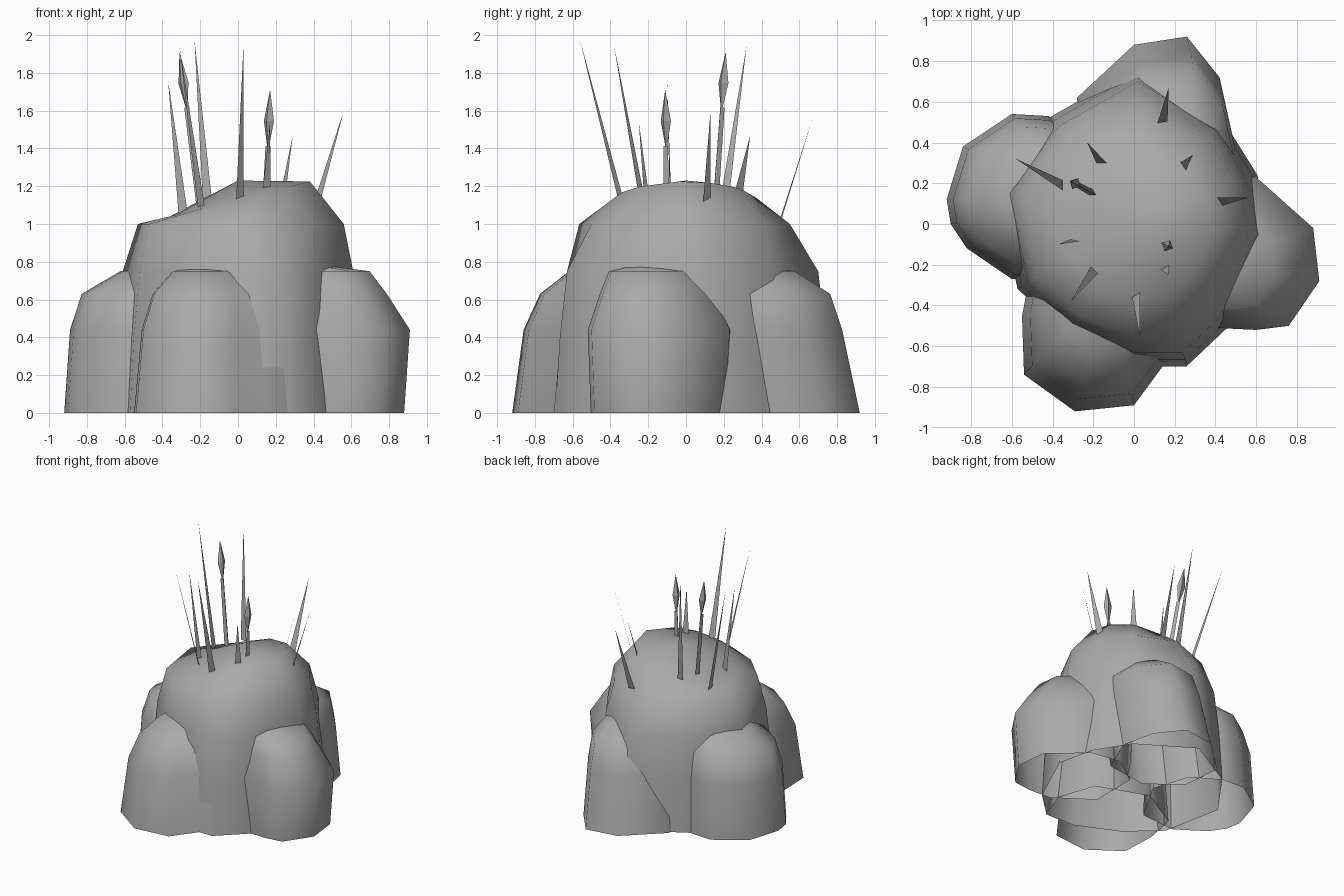
import bpy
import bmesh
from math import cos, sin, radians
from mathutils import Vector

default_cube = bpy.data.objects.get("Cube")
if default_cube:
    bpy.data.objects.remove(default_cube, do_unlink=True)

grey = bpy.data.materials.new("stone grey")
grey.use_nodes = True
colour = (0.4, 0.4, 0.4, 1)
grey.diffuse_color = colour
grey.node_tree.nodes["Principled BSDF"].inputs["Base Color"].default_value = colour


def finish(name, bm, smooth):
    """Turn a bmesh into a named, shaded object."""
    mesh = bpy.data.meshes.new(name)
    for face in bm.faces:
        face.smooth = smooth
    bm.to_mesh(mesh)
    bm.free()
    mesh.materials.append(grey)
    obj = bpy.data.objects.new(name, mesh)
    bpy.context.collection.objects.link(obj)
    return obj


def loft(name, rings, apex):
    """Skin a stack of rings, open below and closed by an apex."""
    bm = bmesh.new()
    stack = [[bm.verts.new(point) for point in ring] for ring in rings]
    count = len(stack[0])
    tip = bm.verts.new(apex)
    for i in range(count):
        j = (i + 1) % count
        for lower, upper in zip(stack, stack[1:]):
            bm.faces.new((lower[i], lower[j], upper[j], upper[i]))
        bm.faces.new((stack[-1][i], stack[-1][j], tip))
    return finish(name, bm, True)


def lobe(name, pivot, outline, scales, lean=(0, 0)):
    """A side boulder that shrinks towards its pivot as it rises."""
    pivot, lean = Vector(pivot), Vector(lean)
    rings = []
    for scale, height in zip(scales, (0, 0.44, 0.63, 0.75)):
        ring = []
        for point in outline:
            flat = pivot + (Vector(point) - pivot) * scale + lean * height
            ring.append((flat.x, flat.y, height))
        rings.append(ring)
    top = pivot + lean * 0.8
    loft(name, rings, (top.x, top.y, 0.8))


def spindle(name, start, end, sections, sides):
    """Loft a thin stalk along a line; each section is (fraction, radius)."""
    bm = bmesh.new()
    turn = (end - start).to_track_quat("Z", "Y")
    length = (end - start).length
    for (low, wide), (high, narrow) in zip(sections, sections[1:]):
        made = bmesh.ops.create_cone(bm, segments=sides, radius1=wide, radius2=narrow,
                                     depth=(high - low) * length)
        for vert in made["verts"]:
            vert.co.z += (low + high) / 2 * length
            vert.co = start + turn @ vert.co
    bmesh.ops.remove_doubles(bm, verts=bm.verts, dist=0.0005)
    return finish(name, bm, False)


def blade(name, root, tip, angle):
    """A flat pointed leaf whose foot runs along the given compass angle."""
    bm = bmesh.new()
    half = Vector((cos(radians(angle)), sin(radians(angle)), 0)) * 0.025
    bm.faces.new([bm.verts.new(p) for p in (root - half, root + half, tip)])
    return finish(name, bm, False)


# Central dome: belly and brow outlines, then a crown sloping along x
belly = [(0.61, -0.05), (0.55, 0.22), (0.4, 0.46), (0.02, 0.7), (-0.37, 0.48), (-0.61, 0.15),
         (-0.52, -0.29), (-0.3, -0.49), (0, -0.63), (0.24, -0.63), (0.42, -0.46)]
brow = [(0.56, -0.05), (0.51, 0.2), (0.35, 0.42), (0.04, 0.55), (-0.3, 0.42), (-0.53, 0.15),
        (-0.47, -0.25), (-0.27, -0.45), (0, -0.565), (0.22, -0.5), (0.4, -0.36)]
rings = [[(x * scale, y * scale, height) for x, y in belly]
         for scale, height in [(1.1, 0), (1.06, 0.4), (1, 0.75)]]
rings.append([(x, y, 1) for x, y in brow])
rings.append([(x * 0.68, y * 0.68, 1.13 + 0.17 * x) for x, y in brow])
loft("central_dome", rings, (0, 0, 1.23))

# Four lobes leaning against the dome
lobe("front_lobe", (-0.1, -0.25),
     [(0, -0.89), (-0.29, -0.92), (-0.54, -0.74), (-0.55, -0.45), (-0.5, -0.2),
      (-0.15, 0), (0.25, -0.15), (0.35, -0.45), (0.26, -0.7), (0.14, -0.7)],
     (1, 0.91, 0.78, 0.55))
lobe("back_lobe", (0.15, 0.3),
     [(0.26, 0.92), (0, 0.88), (-0.28, 0.62), (-0.25, 0.3), (0, 0.1),
      (0.35, 0.15), (0.48, 0.45), (0.42, 0.72)],
     (1, 0.97, 0.92, 0.65), (0.06, -0.17))
lobe("left_lobe", (0.3, -0.2),
     [(0.88, -0.02), (0.6, 0.23), (0.35, 0.27), (0.1, 0.1), (0.1, -0.3),
      (0.4, -0.51), (0.6, -0.52), (0.76, -0.5), (0.91, -0.28)],
     (0.95, 1, 0.8, 0.65))
lobe("right_lobe", (-0.3, 0.12),
     [(-0.6, 0.54), (-0.84, 0.38), (-0.92, 0.12), (-0.9, 0), (-0.82, -0.12),
      (-0.6, -0.27), (-0.3, -0.25), (-0.1, 0.1), (-0.2, 0.4), (-0.42, 0.53)],
     (1, 0.95, 0.85, 0.52))

# Pointed grass blades: root, tip and direction of the foot
blades = [
    ((-0.35, 0.19, 1.03), (-0.58, 0.32, 1.94), 90),
    ((-0.16, 0.3, 1.1), (-0.23, 0.4, 1.97), 0),
    ((-0.19, -0.22, 1.06), (-0.31, -0.38, 1.94), -40),
    ((-0.29, -0.08, 1.05), (-0.37, -0.1, 1.76), -10),
    ((0.01, -0.34, 1.11), (0.03, -0.56, 1.97), 35),
    ((0.15, -0.21, 1.16), (0.17, -0.25, 1.54), 30),
    ((0.24, 0.28, 1.17), (0.29, 0.34, 1.47), -60),
    ((0.42, 0.11, 1.12), (0.56, 0.13, 1.6), -50),
    ((0.14, 0.5, 1.02), (0.17, 0.67, 1.56), 10),
]
for number, (root, tip, angle) in enumerate(blades):
    blade(f"grass_blade_{number}", Vector(root), Vector(tip), angle)

# Two reeds with spindle-shaped heads
reeds = [((-0.2, 0.15, 1.07), (-0.31, 0.21, 1.91)), ((0.15, -0.1, 1.17), (0.17, -0.11, 1.71))]
for number, ends in enumerate(reeds):
    root, tip = map(Vector, ends)
    head = 0.33 / (tip - root).length
    spindle(f"reed_stem_{number}", root, tip, [(0, 0.02), (1 - head * 0.9, 0.015)], 3)
    spindle(f"reed_head_{number}", root, tip,
            [(1 - head, 0), (1 - head * 0.5, 0.03), (1, 0)], 4)
